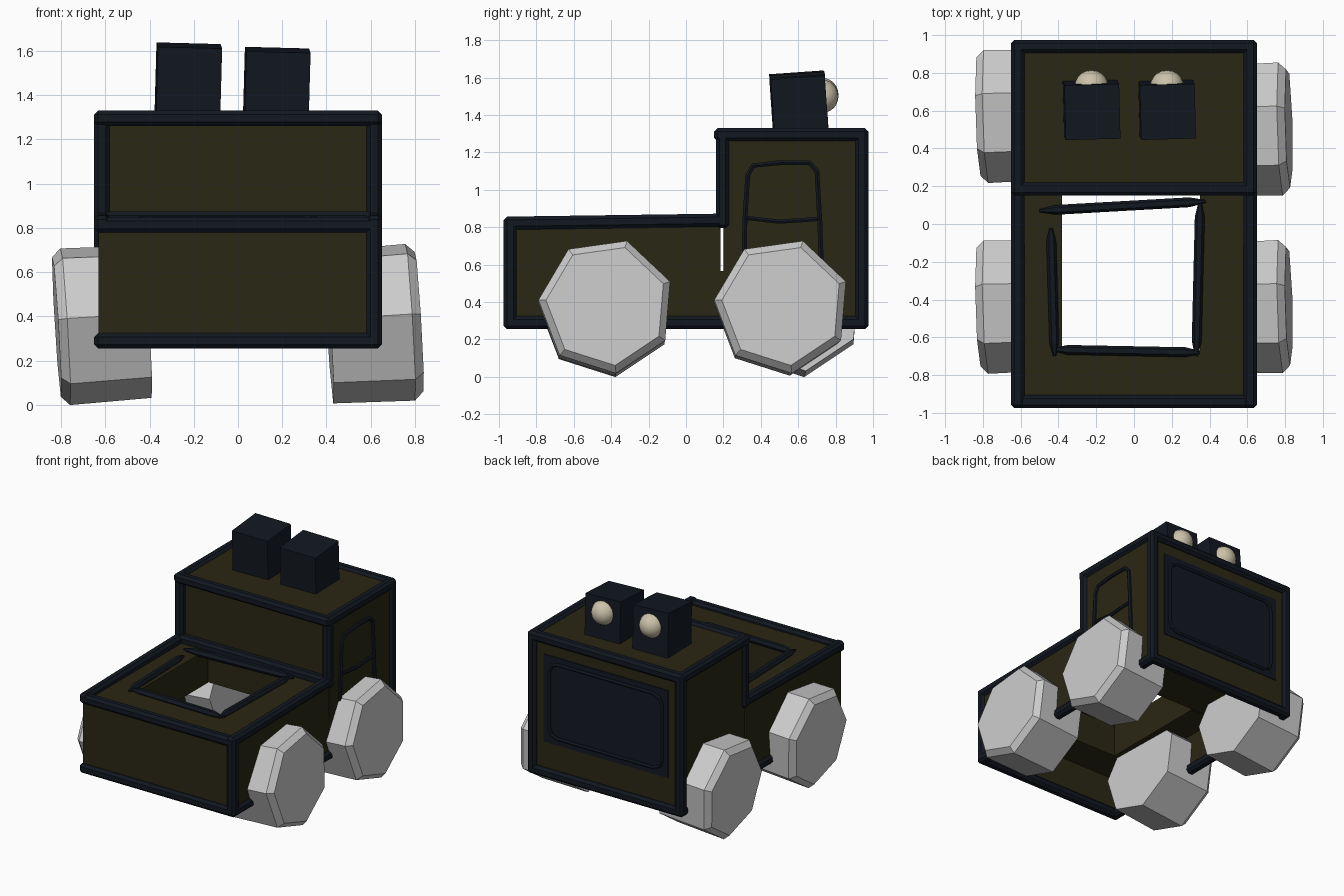
import bpy, bmesh
from math import radians, cos, sin, tau
from mathutils import Vector

if "Cube" in bpy.data.objects:
    bpy.data.objects.remove(bpy.data.objects["Cube"])


def material(name, rgb):
    m = bpy.data.materials.new(name)
    m.diffuse_color = (*rgb, 1)
    m.use_nodes = True
    m.node_tree.nodes["Principled BSDF"].inputs["Base Color"].default_value = m.diffuse_color
    return m


OLIVE = material("olive_paint", (0.023, 0.020, 0.007))
NAVY = material("dark_trim", (0.006, 0.009, 0.015))
CREAM = material("lamp_cream", (0.60, 0.54, 0.40))


def finish(name, bm, mat=None):
    bmesh.ops.recalc_face_normals(bm, faces=bm.faces)
    me = bpy.data.meshes.new(name)
    bm.to_mesh(me)
    bm.free()
    ob = bpy.data.objects.new(name, me)
    bpy.context.collection.objects.link(ob)
    if mat:
        me.materials.append(mat)
    return ob


def box(name, lo, hi, mat, bevel=0):
    """Box between two corners, origin at its centre."""
    lo, hi = Vector(lo), Vector(hi)
    bm = bmesh.new()
    bmesh.ops.create_cube(bm, size=1)
    bmesh.ops.scale(bm, vec=hi - lo, verts=bm.verts)
    ob = finish(name, bm, mat)
    ob.location = (lo + hi) / 2
    if bevel:
        mod = ob.modifiers.new("bevel", 'BEVEL')
        mod.width, mod.segments = bevel, 1
    return ob


def bar(name, a, b, half=0.035):
    """Chamfered trim bar along an axis from a to b."""
    pad = Vector((half,) * 3)
    return box(name, Vector(a) - pad, Vector(b) + pad, NAVY, 0.018)


def tube(name, pts, depth, radii=None, cyclic=False):
    """Thin round strip along a path."""
    cu = bpy.data.curves.new(name, 'CURVE')
    cu.dimensions = '3D'
    cu.bevel_depth, cu.bevel_resolution, cu.use_fill_caps = depth, 1, True
    sp = cu.splines.new('POLY')
    sp.points.add(len(pts) - 1)
    for i, p in enumerate(pts):
        sp.points[i].co = (*p, 1)
        sp.points[i].radius = radii[i] if radii else 1
    sp.use_cyclic_u = cyclic
    sp.use_smooth = False
    cu.materials.append(NAVY)
    ob = bpy.data.objects.new(name, cu)
    bpy.context.collection.objects.link(ob)
    return ob


# Body: cab block, U-shaped bed blocks, thin lower skirt open underneath
box("cab", (-0.63, 0.20, 0.56), (0.63, 0.95, 1.31), OLIVE)
box("bed_left", (-0.63, -0.95, 0.565), (-0.38, 0.185, 0.82), OLIVE)
box("bed_right", (0.35, -0.95, 0.565), (0.63, 0.185, 0.82), OLIVE)
box("bed_front", (-0.38, -0.95, 0.565), (0.35, -0.67, 0.82), OLIVE)
for side, x in (("left", -0.62), ("right", 0.62)):
    box("skirt_" + side, (x - 0.01, -0.95, 0.28), (x + 0.01, 0.95, 0.565), OLIVE)
for end, y in (("front", -0.94), ("back", 0.94)):
    box("skirt_" + end, (-0.63, y - 0.01, 0.28), (0.63, y + 0.01, 0.565), OLIVE)

# Edge trim on each side
X, YF, YM, YB = 0.615, -0.94, 0.185, 0.94
for side, x in (("left", -X), ("right", X)):
    bar("lower_trim_" + side, (x, YF, 0.29), (x, YB, 0.29))
    bed = bar("bed_trim_" + side, (x, YF, 0.83), (x, YM, 0.83))
    bed.rotation_euler.x = radians(0.8)
    bar("roof_trim_" + side, (x, YM, 1.295), (x, YB, 1.295))
    bar("cab_front_post_" + side, (x, YM + 0.01, 0.83), (x, YM + 0.01, 1.295))
    bar("cab_back_post_" + side, (x, YB, 0.29), (x, YB, 1.295))
bar("bed_corner_post", (X, YF, 0.29), (X, YF, 0.82))

# Edge trim across the body
for name, y, z in (("lower_front_trim", YF, 0.29), ("lower_back_trim", YB, 0.29),
                   ("bed_front_trim", YF, 0.815), ("cab_base_trim", YM, 0.84),
                   ("roof_front_trim", YM, 1.295), ("roof_back_trim", YB, 1.295)):
    bar(name, (-X, y, z), (X, y, z))

# Tapered strips around the bed opening
for name, a, b in (("back", (-0.50, 0.07), (0.38, 0.12)),
                   ("front", (-0.43, -0.665), (0.35, -0.68)),
                   ("left", (-0.44, -0.02), (-0.42, -0.70)),
                   ("right", (0.35, 0.12), (0.33, -0.70))):
    a, b = Vector((*a, 0.83)), Vector((*b, 0.83))
    tube("opening_strip_" + name, [a, a.lerp(b, 0.1), a.lerp(b, 0.9), b],
         0.026, (0.3, 1, 1, 0.3))

# Door outline on the right side
tube("door_outline", [(0.635, y, z) for y, z in (
    (0.31, 0.56), (0.315, 0.84), (0.33, 1.08), (0.36, 1.13), (0.50, 1.145),
    (0.66, 1.145), (0.70, 1.10), (0.715, 0.84), (0.725, 0.56))], 0.015)
tube("door_line", [(0.635, 0.32, 0.85), (0.635, 0.50, 0.83), (0.635, 0.715, 0.845)], 0.013)

# Windshield with rounded rim on the back of the cab
box("windshield", (-0.52, 0.94, 0.52), (0.52, 0.957, 1.18), NAVY)
rim = []
for sx, sz, start in ((1, 1, 0), (-1, 1, 90), (-1, -1, 180), (1, -1, 270)):
    for k in range(3):
        t = radians(start + 45 * k)
        rim.append((sx * 0.40 + 0.07 * cos(t), 0.957, 0.85 + sz * 0.21 + 0.07 * sin(t)))
tube("windshield_rim", rim, 0.015, cyclic=True)

# Roof lamp housings with round lamps
for side, x, dz in (("left", -0.225, 0), ("right", 0.175, -0.02)):
    h = box("lamp_housing_" + side, (x - 0.145, 0.46, 1.27), (x + 0.145, 0.75, 1.625 + dz), NAVY)
    h.rotation_euler = (radians(4), radians(1.5), radians(1.5))
    bm = bmesh.new()
    bmesh.ops.create_uvsphere(bm, u_segments=20, v_segments=12, radius=0.09)
    lamp = finish("lamp_" + side, bm, CREAM)
    lamp.location = (x, 0.725, 1.51 + dz / 2)
    lamp.data.shade_smooth()

# Seven-sided wheels, slightly tilted, with chamfered rims
for name, x, y in (("front_left", -0.615, -0.425), ("front_right", 0.615, -0.43),
                   ("back_left", -0.615, 0.585), ("back_right", 0.615, 0.51)):
    s = 1 if x > 0 else -1
    bm = bmesh.new()
    rings = []
    for off, r in ((-0.205, 0.355), (0.165, 0.365), (0.205, 0.325)):
        rings.append([bm.verts.new((s * off, r * cos(radians(-82) + tau * i / 7),
                                    r * sin(radians(-82) + tau * i / 7))) for i in range(7)])
    for a, b in zip(rings, rings[1:]):
        for i in range(7):
            bm.faces.new((a[i], a[i - 1], b[i - 1], b[i]))
    bm.faces.new(rings[0])
    bm.faces.new(rings[-1])
    wheel = finish("wheel_" + name, bm)
    wheel.location = (x, y, 0.37)
    wheel.rotation_euler = (0, radians(-3.5), radians(1.5))
